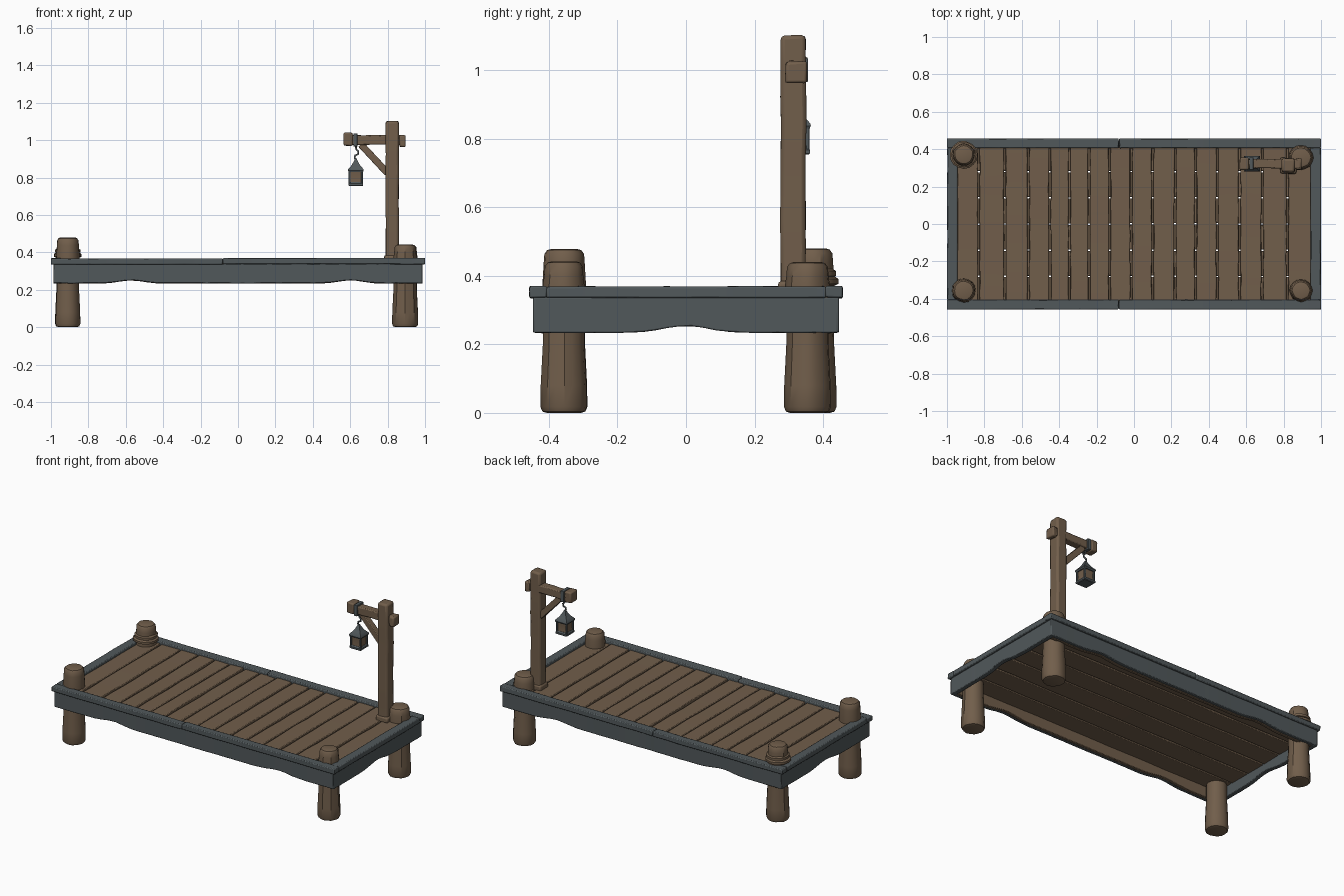
import bpy, bmesh, math, random
from mathutils import Vector, Matrix

random.seed(4)
cube = bpy.data.objects.get("Cube")
if cube:
    bpy.data.objects.remove(cube, do_unlink=True)


def material(name, rgb):
    m = bpy.data.materials.new(name)
    m.use_nodes = True
    m.diffuse_color = (*rgb, 1)
    m.node_tree.nodes["Principled BSDF"].inputs["Base Color"].default_value = (*rgb, 1)
    return m


WOOD = material("brown wood", (0.165, 0.112, 0.07))
TRIM = material("blue grey trim", (0.082, 0.098, 0.104))
made = []


def finish(name, bm, mat, bevel=0.0):
    bmesh.ops.recalc_face_normals(bm, faces=bm.faces)
    me = bpy.data.meshes.new(name)
    bm.to_mesh(me)
    bm.free()
    ob = bpy.data.objects.new(name, me)
    bpy.context.scene.collection.objects.link(ob)
    me.materials.append(mat)
    if bevel:
        mod = ob.modifiers.new("worn edges", "BEVEL")
        mod.width = bevel
        mod.segments = 2
        mod.limit_method = "ANGLE"
        mod.angle_limit = math.radians(40)
    made.append(ob)
    return ob


def board(name, x, y, z, mat=WOOD, cuts=0, rough=0.0, bevel=0.005, shape=None):
    """Box between the given ranges, cut along its longest side and roughened."""
    bm = bmesh.new()
    bmesh.ops.create_cube(bm, size=1)
    lo = Vector((x[0], y[0], z[0]))
    hi = Vector((x[1], y[1], z[1]))
    size = hi - lo
    for v in bm.verts:
        v.co = Vector([lo[i] + (v.co[i] + 0.5) * size[i] for i in range(3)])
    axis = max(range(3), key=lambda i: size[i])
    normal = Vector([float(i == axis) for i in range(3)])
    for k in range(1, cuts + 1):
        geom = bm.verts[:] + bm.edges[:] + bm.faces[:]
        bmesh.ops.bisect_plane(bm, geom=geom, plane_co=lo + size * k / (cuts + 1), plane_no=normal)
    for v in bm.verts:
        if shape:
            shape(v, lo, hi)
        v.co += Vector([random.uniform(-rough, rough) for _ in range(3)])
    return finish(name, bm, mat, bevel)


def lathe(name, centre, profile, mat=WOOD, sides=16, turn=0.0, rough=0.0):
    """Rings of (radius, height) joined into a closed turned shape."""
    bm = bmesh.new()
    rings = []
    wobble = [random.uniform(1 - rough, 1 + rough) for _ in range(sides)]
    for r, z in profile:
        ring = []
        for i in range(sides):
            a = turn + math.tau * i / sides
            ring.append(bm.verts.new((centre[0] + r * wobble[i] * math.cos(a),
                                      centre[1] + r * wobble[i] * math.sin(a), z)))
        rings.append(ring)
    for a, b in zip(rings, rings[1:]):
        for i in range(sides):
            j = (i + 1) % sides
            bm.faces.new((a[i], a[j], b[j], b[i]))
    bm.faces.new(rings[0])
    bm.faces.new(rings[-1])
    return finish(name, bm, mat)


# Deck planks across the width
gaps = [-0.95, -0.83, -0.69, -0.565, -0.45, -0.345, -0.24, -0.13, -0.015,
        0.10, 0.22, 0.33, 0.445, 0.565, 0.685, 0.82, 0.95]
for a, b in zip(gaps, gaps[1:]):
    top = 0.355 + random.uniform(-0.003, 0.003)
    board("deck_plank", (a + 0.005, b - 0.005), (-0.415, 0.415), (0.328, top),
          cuts=6, rough=0.002, bevel=0.004)

# Lengthwise boards under the planks
for i in range(6):
    y = -0.42 + 0.14 * i
    board("under_board", (-0.965, 0.965), (y + 0.004, y + 0.136), (0.3, 0.327),
          cuts=9, rough=0.0015, bevel=0.004)


# Skirt boards with a wavy lower edge
def wave(axis, bumps, height, width):
    def shape(v, lo, hi):
        if v.co.z < (lo.z + hi.z) / 2:
            t = v.co[axis]
            v.co.z += sum(height * math.exp(-((t - c) / width) ** 2) for c in bumps)
    return shape


long_wave = wave(0, (-0.57, 0.6), 0.017, 0.09)
short_wave = wave(1, (0.0,), 0.02, 0.09)
for s in (-1, 1):
    side = sorted((s * 0.424, s * 0.446))
    board("long_skirt", (-0.987, 0.987), side, (0.235, 0.338), TRIM, 40, 0.0008, 0.004, long_wave)
    side = sorted((s * 0.404, s * 0.424))
    board("skirt_lining", (-0.96, 0.96), side, (0.233, 0.336), WOOD, 40, 0.0008, 0.003, long_wave)
    side = sorted((s * 0.958, s * 0.987))
    board("short_skirt", side, (-0.444, 0.444), (0.234, 0.338), TRIM, 24, 0.0008, 0.004, short_wave)

# Rim boards, each long side in two lengths
for s in (-1, 1):
    side = sorted((s * 0.406, s * 0.457))
    board("long_rim", (-1.0, -0.082), side, (0.335, 0.367), TRIM, 8, 0.0012, 0.005)
    board("long_rim", (-0.079, 1.0), side, (0.337, 0.37), TRIM, 8, 0.0012, 0.005)
    side = sorted((s * 0.944, s * 0.999))
    board("short_rim", side, (-0.408, 0.408), (0.336, 0.369), TRIM, 6, 0.0012, 0.005)

# Corner piles, rounded at both ends
piles = [("front_right_pile", -0.91, -0.355, 0.478, 0.06),
         ("front_left_pile", 0.893, -0.355, 0.442, 0.057),
         ("back_right_pile", -0.91, 0.37, 0.48, 0.058),
         ("back_left_pile", 0.893, 0.355, 0.44, 0.061)]
for name, x, y, top, r in piles:
    lathe(name, (x, y),
          [(0.05, 0), (0.062, 0.004), (0.068, 0.018), (0.067, 0.08), (0.061, 0.2), (0.06, 0.3),
           (r + 0.004, 0.37), (r, top - 0.04), (r - 0.002, top - 0.014),
           (r - 0.01, top - 0.003), (r - 0.02, top)], rough=0.04)

# Bulging collar on the back right pile
for z, r in ((0.385, 0.074), (0.408, 0.068)):
    lathe("pile_collar", (-0.91, 0.37),
          [(r - 0.012, z - 0.014), (r, z - 0.008), (r, z + 0.006), (r - 0.012, z + 0.014)], rough=0.03)

# Lamp post with cross arm and brace
board("lamp_post", (0.79, 0.86), (0.276, 0.35), (0.3, 1.102), cuts=8, rough=0.002, bevel=0.012)
board("post_foot", (0.782, 0.868), (0.27, 0.354), (0.345, 0.385), rough=0.003, bevel=0.01)
board("lamp_arm", (0.57, 0.89), (0.297, 0.347), (0.975, 1.027), cuts=5, rough=0.002, bevel=0.006)
board("arm_tip", (0.565, 0.612), (0.289, 0.356), (0.969, 1.04), rough=0.003, bevel=0.008)
board("arm_heel", (0.862, 0.896), (0.29, 0.352), (0.964, 1.026), rough=0.003, bevel=0.008)

brace = board("lamp_brace", (-0.105, 0.105), (0.304, 0.34), (-0.018, 0.018), rough=0.001, bevel=0.004)
brace.data.transform(Matrix.Translation((0.728, 0, 0.9)) @ Matrix.Rotation(math.radians(47), 4, "Y"))

# Metal strap and hook
LX, LY = 0.63, 0.322
board("arm_strap", (LX - 0.013, LX + 0.009), (0.289, 0.356), (0.966, 1.036), TRIM, bevel=0.003)
curve = bpy.data.curves.new("lantern_hook", "CURVE")
curve.dimensions = "3D"
curve.bevel_depth = 0.0055
curve.bevel_resolution = 1
curve.use_fill_caps = True
spline = curve.splines.new("POLY")
path = [(0, 0.97), (0.002, 0.95), (0.014, 0.94), (0.012, 0.925), (-0.004, 0.918), (-0.006, 0.905), (0, 0.89)]
spline.points.add(len(path) - 1)
for p, (dx, z) in zip(spline.points, path):
    p.co = (LX + dx, LY, z, 1)
hook = bpy.data.objects.new("lantern_hook", curve)
bpy.context.scene.collection.objects.link(hook)
curve.materials.append(TRIM)

# Square lantern with a swept roof
Q = math.pi / 4
lathe("lantern_roof", (LX, LY), [(0.055, 0.83), (0.06, 0.838), (0.058, 0.845), (0.036, 0.862),
                                 (0.022, 0.878), (0.012, 0.892), (0.006, 0.902)], TRIM, 4, Q)
lathe("lantern_body", (LX, LY), [(0.046, 0.772), (0.042, 0.8), (0.046, 0.834)], WOOD, 4, Q)
lathe("lantern_base", (LX, LY), [(0.05, 0.754), (0.056, 0.758), (0.056, 0.768), (0.048, 0.776)], TRIM, 4, Q)
for sx in (-1, 1):
    for sy in (-1, 1):
        x, y = LX + sx * 0.033, LY + sy * 0.033
        board("lantern_corner", (x - 0.005, x + 0.005), (y - 0.005, y + 0.005), (0.765, 0.838), TRIM, bevel=0.002)

# Smooth the rounded parts and keep the edges sharp
bpy.ops.object.select_all(action="DESELECT")
for ob in made:
    ob.select_set(True)
bpy.context.view_layer.objects.active = made[0]
bpy.ops.object.shade_smooth_by_angle(angle=math.radians(35))
